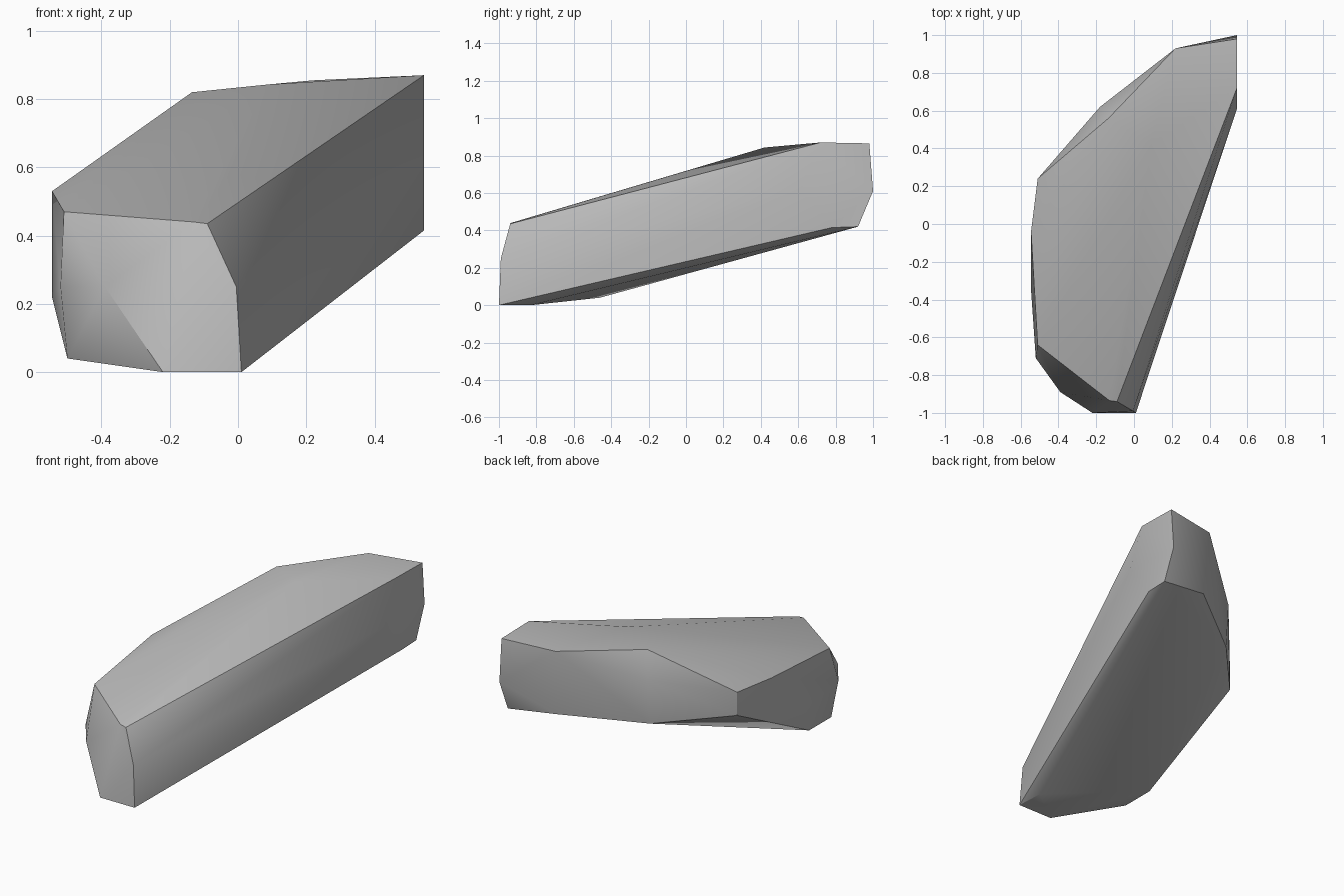
import bpy
import bmesh
import math

# Remove the default cube only
default_cube = bpy.data.objects.get("Cube")
if default_cube:
    bpy.data.objects.remove(default_cube, do_unlink=True)


def make_material(name, grey):
    material = bpy.data.materials.new(name)
    material.use_nodes = True
    colour = (grey, grey, grey, 1)
    material.diffuse_color = colour
    shader = next(node for node in material.node_tree.nodes
                  if node.type == "BSDF_PRINCIPLED")
    shader.inputs["Base Color"].default_value = colour
    shader.inputs["Roughness"].default_value = 0.9
    return material


# Chiselled corners of the stone, grouped by the side they belong to
front_corners = [
    (.01, -1, 0), (-.22, -1, 0), (-.005, -.99, .25), (-.09, -.94, .435),
    (-.13, -.935, .44), (-.39, -.89, .25), (-.52, -.71, .25),
    (-.51, -.64, .47), (-.5, -.67, .04),
]
flat_end_corners = [
    (.545, .72, .87), (.545, .61, .62), (.545, .78, .415),
    (.545, .92, .42), (.545, 1, .61), (.545, .98, .865),
]
back_corners = [
    (.22, .93, .855), (.24, .9, .46), (-.18, .62, .667),
    (-.18, .6, .4), (-.135, .56, .82),
]
outer_corners = [
    (-.51, .24, .54), (-.51, .24, .4), (-.545, -.04, .53),
    (-.545, -.35, .22), (-.5, -.46, .04),
]
crown_and_base_corners = [(.09, .42, .843), (0, -.83, 0)]


def build_stone(name, corner_groups, material):
    """Wrap a convex skin around the corners and shade it with crisp ridges."""
    bm = bmesh.new()
    for group in corner_groups:
        for corner in group:
            bm.verts.new(corner)
    bmesh.ops.convex_hull(bm, input=bm.verts[:])
    loose = [vert for vert in bm.verts if not vert.link_faces]
    bmesh.ops.delete(bm, geom=loose, context="VERTS")
    bmesh.ops.recalc_face_normals(bm, faces=bm.faces[:])

    mesh = bpy.data.meshes.new(name)
    bm.to_mesh(mesh)
    bm.free()
    mesh.materials.append(material)
    stone = bpy.data.objects.new(name, mesh)
    bpy.context.scene.collection.objects.link(stone)

    bpy.ops.object.select_all(action="DESELECT")
    stone.select_set(True)
    bpy.context.view_layer.objects.active = stone
    bpy.ops.object.shade_smooth_by_angle(angle=math.radians(32))
    return stone


# Single leaning boulder
build_stone(
    "leaning_rock",
    [front_corners, flat_end_corners, back_corners,
     outer_corners, crown_and_base_corners],
    make_material("stone grey", .5),
)
